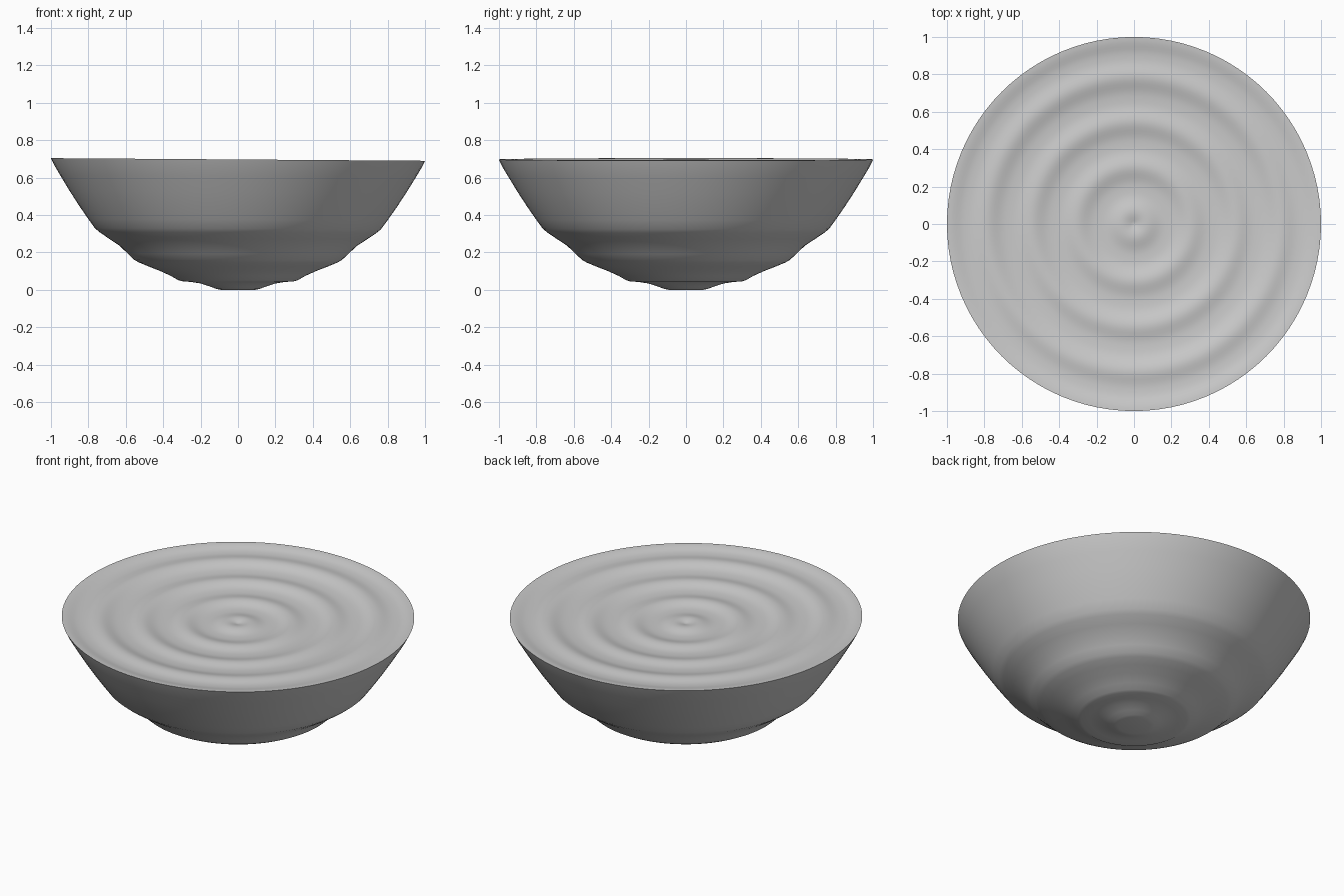
import bpy, bmesh, math

if "Cube" in bpy.data.objects:
    bpy.data.objects.remove(bpy.data.objects["Cube"])

SEGMENTS = 96


def lathe(name, profile, tilt=0.0, flip=False):
    """Revolve (radius, z) points about z; the first point is the pole."""
    bm = bmesh.new()
    pole = bm.verts.new((0, 0, profile[0][1]))
    rings = []
    for r, z in profile[1:]:
        ring = []
        for i in range(SEGMENTS):
            a = 2 * math.pi * i / SEGMENTS
            x, y = r * math.cos(a), r * math.sin(a)
            # lean the upper part slightly towards +x
            ring.append(bm.verts.new((x, y, z - tilt * x * (z / 0.697))))
        rings.append(ring)
    for i in range(SEGMENTS):
        j = (i + 1) % SEGMENTS
        bm.faces.new((pole, rings[0][i], rings[0][j]))
        for lo, hi in zip(rings, rings[1:]):
            bm.faces.new((lo[i], hi[i], hi[j], lo[j]))
    if flip:
        bmesh.ops.reverse_faces(bm, faces=bm.faces[:])
    mesh = bpy.data.meshes.new(name)
    bm.to_mesh(mesh)
    bm.free()
    obj = bpy.data.objects.new(name, mesh)
    bpy.context.collection.objects.link(obj)
    bpy.context.view_layer.objects.active = obj
    obj.select_set(True)
    bpy.ops.object.shade_smooth_by_angle(angle=math.radians(50))
    obj.select_set(False)
    return obj


# Bowl underside: stepped scallops below, smooth flare above
bowl_profile = [
    (0, 0), (0.09, 0.0), (0.115, 0.005), (0.15, 0.018), (0.20, 0.034),
    (0.25, 0.042), (0.30, 0.046), (0.32, 0.052), (0.36, 0.075), (0.42, 0.102),
    (0.48, 0.125), (0.53, 0.146), (0.555, 0.160), (0.59, 0.193), (0.635, 0.236),
    (0.69, 0.272), (0.74, 0.306), (0.765, 0.327), (0.80, 0.375), (0.85, 0.447),
    (0.90, 0.524), (0.95, 0.606), (0.98, 0.656), (1.0, 0.697),
]
lathe("bowl", bowl_profile, tilt=0.007, flip=True)

# Rippled liquid surface, sagging slightly towards the middle
PERIOD, CREST, HEIGHT, SAG = 0.24, 0.065, 0.016, 0.04
STEPS = 60
ripples = []
for k in range(STEPS + 1):
    r = k / STEPS
    fade = min(1.0, (1 - r) / 0.08)
    wave = (0.5 + 0.5 * math.cos(2 * math.pi * (r - CREST) / PERIOD)) ** 1.5
    ripples.append((r, 0.697 - SAG * (1 - r * r) + fade * HEIGHT * (wave - 0.5)))
lathe("rippled_surface", ripples, tilt=0.007)
